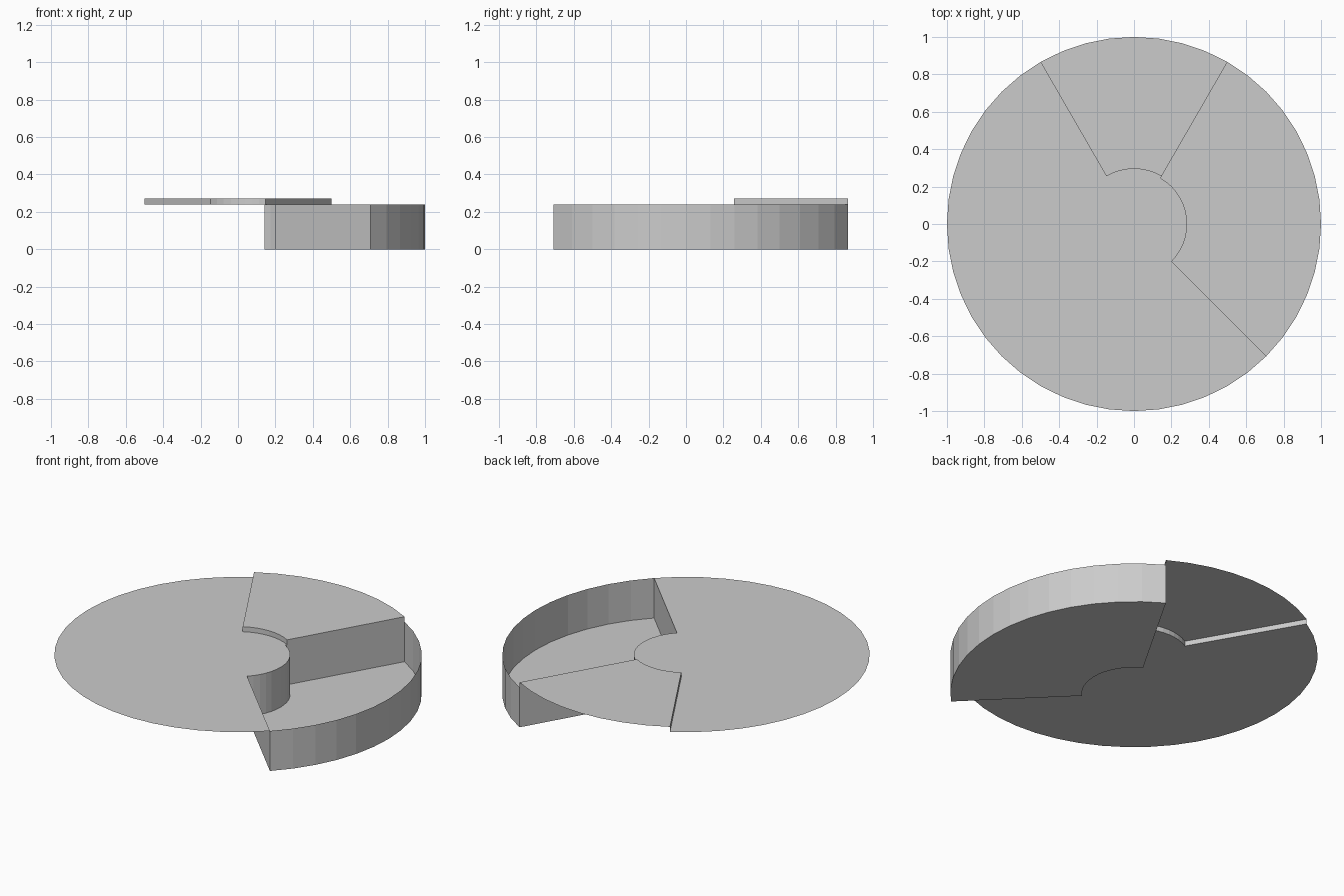
import bpy, bmesh
from math import sin, cos, radians

if "Cube" in bpy.data.objects:
    bpy.data.objects.remove(bpy.data.objects["Cube"])

STEP = 7.5                      # degrees per facet, 48 round the rim
DISC_Z, RAISED_Z = 0.24, 0.27
R_OUT, R_WELL, R_RAISED = 1.0, 0.284, 0.295


def arc(r, a0, a1, z):
    """Points along an arc from angle a0 to a1, one every STEP degrees."""
    n = round(abs(a1 - a0) / STEP)
    angles = [radians(a0 + (a1 - a0) * i / n) for i in range(n + 1)]
    return [(r * cos(a), r * sin(a), z) for a in angles]


def strip(lower, upper):
    """Quads joining two matching rows of points."""
    return [(lower[i], lower[i + 1], upper[i + 1], upper[i])
            for i in range(len(lower) - 1)]


def wall(path, z0, z1):
    """Upright wall along a path of points."""
    return strip([(x, y, z0) for x, y, _ in path],
                 [(x, y, z1) for x, y, _ in path])


def radial(angle, r0, r1):
    """Two points of a straight line running out from the centre."""
    c, s = cos(radians(angle)), sin(radians(angle))
    return [(r0 * c, r0 * s, 0), (r1 * c, r1 * s, 0)]


def make(name, polygons):
    bm = bmesh.new()
    for poly in polygons:
        bm.faces.new([bm.verts.new(p) for p in poly])
    bmesh.ops.remove_doubles(bm, verts=bm.verts, dist=1e-5)
    mesh = bpy.data.meshes.new(name)
    bm.to_mesh(mesh)
    bm.free()
    obj = bpy.data.objects.new(name, mesh)
    bpy.context.collection.objects.link(obj)
    return obj


# Thin main disc with its round hub, cut away at the two sectors
outline = (arc(R_OUT, 120, 315, DISC_Z) + arc(R_WELL, -45, 60, DISC_Z)
           + arc(R_RAISED, 60, 120, DISC_Z))
make("main_disc", [outline])

# Sunken sector: floor, rim wall, hub wall and the end wall below the disc
well = strip(arc(R_OUT, -45, 60, 0), arc(R_WELL, -45, 60, 0))
well += wall(arc(R_OUT, -45, 60, 0), 0, DISC_Z)
well += wall(arc(R_WELL, 60, -45, 0), 0, DISC_Z)
well += wall(radial(-45, R_WELL, R_OUT), 0, DISC_Z)
well += wall(radial(60, R_OUT, R_WELL), 0, DISC_Z)
make("sunken_sector", well)

# Raised sector: top sheet with step walls on three sides, open at the rim
raised = strip(arc(R_OUT, 60, 120, RAISED_Z), arc(R_RAISED, 60, 120, RAISED_Z))
raised += wall(arc(R_RAISED, 120, 60, 0), DISC_Z, RAISED_Z)
raised += wall(radial(60, R_RAISED, R_OUT), DISC_Z, RAISED_Z)
raised += wall(radial(120, R_OUT, R_RAISED), DISC_Z, RAISED_Z)
make("raised_sector", raised)
